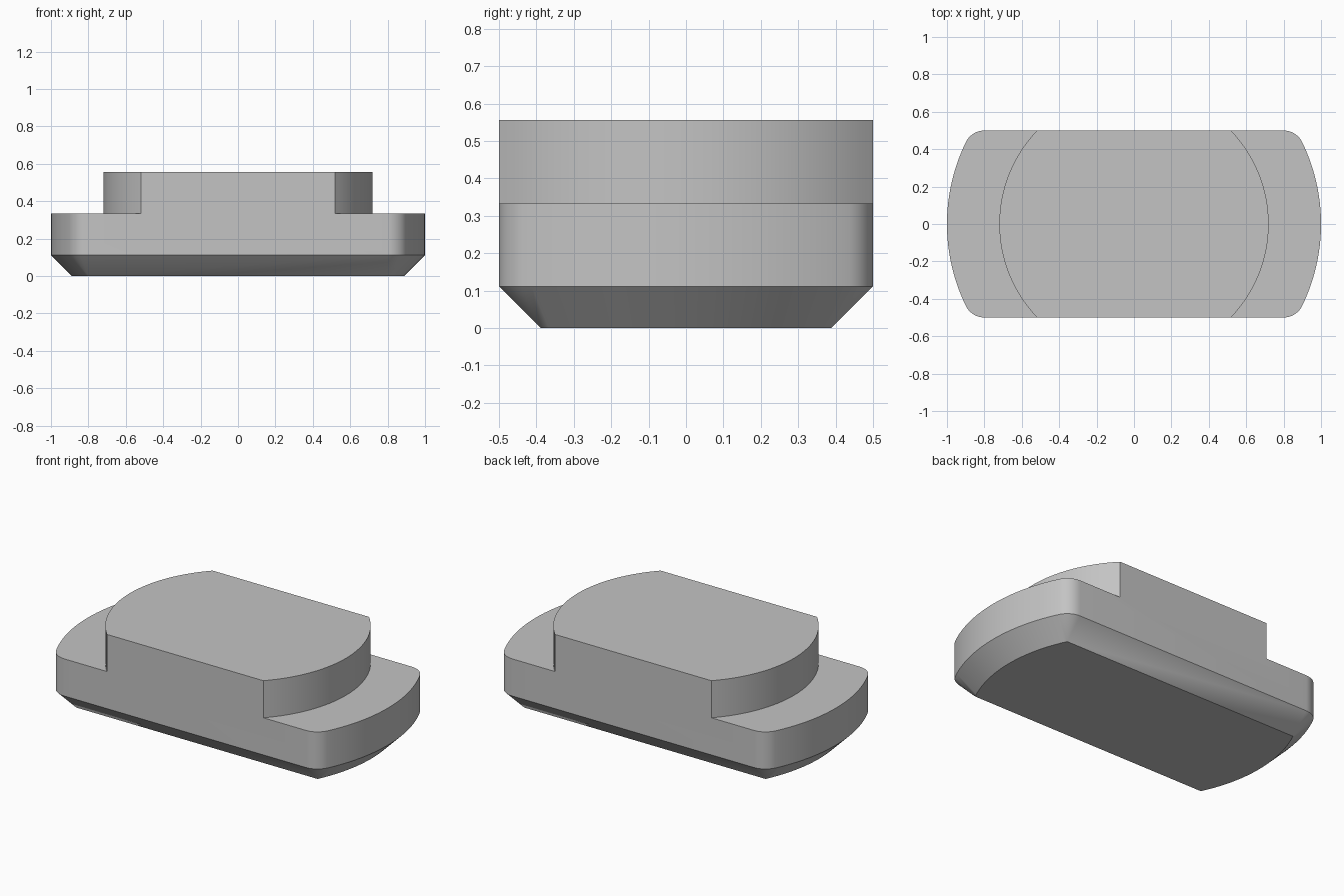
import bpy
import bmesh
from math import sin, cos, pi, asin, sqrt, radians

if "Cube" in bpy.data.objects:
    bpy.data.objects.remove(bpy.data.objects["Cube"], do_unlink=True)

STEP = 1 / 9                      # chamfer size, also the corner radius
HALF_WIDTH = 0.5
PAD_RADIUS = 0.72
PAD_X = sqrt(PAD_RADIUS ** 2 - HALF_WIDTH ** 2)
FLOOR, WAIST, LEDGE, TOP = 0, STEP, 3 * STEP, 5 * STEP


def arc(cx, cy, radius, start, end, steps):
    angles = [start + (end - start) * i / steps for i in range(steps + 1)]
    return [(cx + radius * cos(a), cy + radius * sin(a)) for a in angles]


def both_ends(points):
    """Complete a right-hand half outline with its half-turn copy."""
    return points + [(-x, -y) for x, y in points]


def base_outline(inset):
    """Unit circle cut by two flat sides, with rounded corners."""
    cy = HALF_WIDTH - STEP
    cx = sqrt((1 - STEP) ** 2 - cy ** 2)
    turn = asin(cy / (1 - STEP))
    corner = STEP - inset
    side = HALF_WIDTH - inset
    return both_ends(
        [(PAD_X, -side)]
        + arc(cx, -cy, corner, -pi / 2, -turn, 10)
        + arc(0, 0, 1 - inset, -turn, turn, 32)[1:-1]
        + arc(cx, cy, corner, turn, pi / 2, 10)
        + [(PAD_X, side)])


bm = bmesh.new()


def ring(points, z):
    return [bm.verts.new((x, y, z)) for x, y in points]


def bridge(lower, upper):
    for i in range(len(lower)):
        j = (i + 1) % len(lower)
        bm.faces.new((lower[i], lower[j], upper[j], upper[i]))


# Base: chamfered underside and upright wall
bottom = ring(base_outline(STEP), FLOOR)
waist = ring(base_outline(0), WAIST)
ledge = ring(base_outline(0), LEDGE)
bridge(bottom, waist)
bridge(waist, ledge)
bm.faces.new(bottom[::-1])

# Raised pad: round ends, sides flush with the base
half_angle = asin(HALF_WIDTH / PAD_RADIUS)
pad_half = arc(0, 0, PAD_RADIUS, -half_angle, half_angle, 32)
inner = ring(both_ends(pad_half[1:-1]), LEDGE)
m, n = len(ledge) // 2, len(inner) // 2
pad_foot = []
for end in range(2):
    outer_arc = ledge[end * m:(end + 1) * m]
    inner_arc = inner[end * n:(end + 1) * n]
    bm.faces.new(outer_arc + inner_arc[::-1])          # ledge at this end
    pad_foot += [outer_arc[0]] + inner_arc + [outer_arc[-1]]
pad_top = ring(both_ends(pad_half), TOP)
bridge(pad_foot, pad_top)
bm.faces.new(pad_top)

# Clean up collapsed corners and join the flush side faces
bmesh.ops.remove_doubles(bm, verts=bm.verts[:], dist=0.0001)
bmesh.ops.dissolve_limit(bm, angle_limit=radians(0.2),
                         verts=bm.verts[:], edges=bm.edges[:])
bmesh.ops.recalc_face_normals(bm, faces=bm.faces[:])

mesh = bpy.data.meshes.new("stepped_block")
bm.to_mesh(mesh)
bm.free()
block = bpy.data.objects.new("stepped_block", mesh)
bpy.context.collection.objects.link(block)

# Plain grey
grey = bpy.data.materials.new("plain_grey")
grey.use_nodes = True
colour = (0.55, 0.55, 0.55, 1)
grey.diffuse_color = colour
grey.node_tree.nodes["Principled BSDF"].inputs["Base Color"].default_value = colour
mesh.materials.append(grey)

bpy.ops.object.select_all(action='DESELECT')
block.select_set(True)
bpy.context.view_layer.objects.active = block
bpy.ops.object.shade_smooth_by_angle(angle=radians(30))
